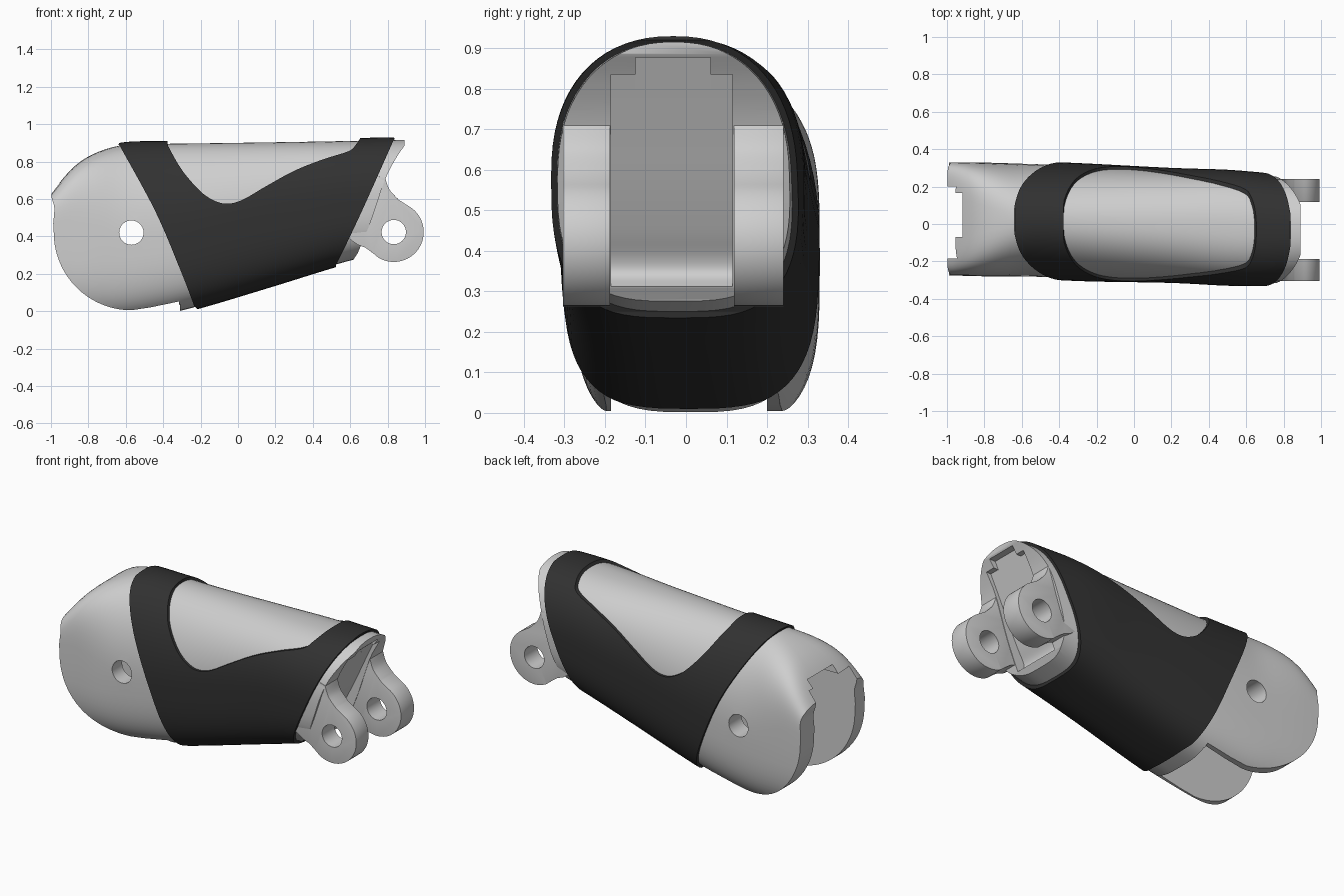
import bpy, bmesh, math

if "Cube" in bpy.data.objects:
    bpy.data.objects.remove(bpy.data.objects["Cube"], do_unlink=True)


def material(name, value):
    m = bpy.data.materials.new(name)
    m.use_nodes = True
    m.diffuse_color = (value, value, value, 1)
    m.node_tree.nodes["Principled BSDF"].inputs["Base Color"].default_value = (value, value, value, 1)
    return m


light_grey = material("light grey shell", 0.62)
charcoal = material("charcoal sleeve", 0.031)


def to_object(name, bm):
    bmesh.ops.recalc_face_normals(bm, faces=bm.faces)
    mesh = bpy.data.meshes.new(name)
    bm.to_mesh(mesh)
    bm.free()
    ob = bpy.data.objects.new(name, mesh)
    bpy.context.collection.objects.link(ob)
    return ob


def curve(pts, steps=6):
    """Smooth open curve through the given points, in any dimension."""
    out = []
    for i in range(len(pts) - 1):
        a, b = pts[max(i - 1, 0)], pts[i]
        c, d = pts[i + 1], pts[min(i + 2, len(pts) - 1)]
        for s in range(steps):
            t = s / steps
            out.append(tuple(0.5 * (2 * q + (r - p) * t + (2 * p - 5 * q + 4 * r - u) * t * t
                                    + (3 * q - p - 3 * r + u) * t ** 3)
                             for p, q, r, u in zip(a, b, c, d)))
    return out + [pts[-1]]


def arc(cx, cz, r, start, end, n=32):
    angles = [math.radians(start + (end - start) * i / n) for i in range(n + 1)]
    return [(cx + r * math.cos(a), cz + r * math.sin(a)) for a in angles]


def extrude(name, pts, y0, y1):
    """Prism from an x-z outline, running from y0 to y1."""
    bm = bmesh.new()
    face = bm.faces.new([bm.verts.new((x, y0, z)) for x, z in pts])
    new = bmesh.ops.extrude_face_region(bm, geom=[face])["geom"]
    bmesh.ops.translate(bm, vec=(0, y1 - y0, 0),
                        verts=[v for v in new if isinstance(v, bmesh.types.BMVert)])
    return to_object(name, bm)


# Stations along the limb: x, top, widest height, bottom, right side, left side, top squareness
STATIONS = [
    (-1.02, 0.60, 0.36, -0.06, -0.275, 0.33, 6),
    (-0.90, 0.75, 0.36, -0.06, -0.277, 0.33, 4.5),
    (-0.78, 0.837, 0.36, -0.06, -0.28, 0.328, 3.2),
    (-0.62, 0.887, 0.37, -0.055, -0.28, 0.323, 2.3),
    (-0.42, 0.894, 0.40, -0.022, -0.285, 0.316, 2.15),
    (-0.20, 0.897, 0.44, 0.03, -0.293, 0.306, 2.15),
    (0.20, 0.903, 0.53, 0.15, -0.30, 0.285, 2.25),
    (0.50, 0.908, 0.58, 0.243, -0.315, 0.275, 2.35),
    (0.75, 0.913, 0.58, 0.31, -0.317, 0.255, 2.35),
    (0.94, 0.916, 0.58, 0.36, -0.305, 0.245, 2.25),
]


def loft(name, grow=0.0, n=72):
    """Rounded tube through the stations, grown outward by a margin."""
    bm = bmesh.new()
    rings = []
    for x, top, mid_z, bottom, right, left, square in curve(STATIONS, 4):
        mid_y, half = (left + right) / 2, (left - right) / 2 + grow
        ring = []
        for i in range(n):
            a = 2 * math.pi * i / n
            c, s = math.cos(a), math.sin(a)
            e = 2 / (square if s > 0 else 3.2)
            height = top - mid_z + grow if s > 0 else mid_z - bottom + grow
            ring.append(bm.verts.new((x, mid_y + half * math.copysign(abs(c) ** e, c),
                                      mid_z + height * math.copysign(abs(s) ** e, s))))
        rings.append(ring)
    for r, q in zip(rings, rings[1:]):
        for i in range(n):
            j = (i + 1) % n
            bm.faces.new((r[i], r[j], q[j], q[i]))
    bm.faces.new(rings[0])
    bm.faces.new(rings[-1])
    return to_object(name, bm)


def activate(ob):
    bpy.ops.object.select_all(action="DESELECT")
    ob.select_set(True)
    bpy.context.view_layer.objects.active = ob


def cut(ob, tool, operation="DIFFERENCE"):
    mod = ob.modifiers.new("cut", "BOOLEAN")
    mod.operation, mod.object, mod.solver = operation, tool, "EXACT"
    activate(ob)
    bpy.ops.object.modifier_apply(modifier=mod.name)
    bpy.data.objects.remove(tool, do_unlink=True)


def finish(ob, mat):
    ob.data.materials.clear()
    ob.data.materials.append(mat)
    for p in ob.data.polygons:
        p.material_index = 0
    activate(ob)
    bpy.ops.object.shade_smooth_by_angle(angle=math.radians(35))


PIVOT = (-0.57, 0.42)
HINGE = (0.833, 0.423)
HOLE = 0.065

# Shell: rounded tube trimmed to the side outline
shell = loft("limb_shell")
outline = ([(-0.998, 1.2), (-0.998, 0.62)]
           + curve([(-0.995, 0.6), (-0.982, 0.55), (-0.988, 0.47)])
           + arc(*PIVOT, 0.415, 180, 270)
           + [(-0.47, 0.02), (-0.315, 0.052), (-0.31, -0.1), (0.5, -0.1), (0.62, 0.28)]
           + curve([(0.64, 0.31), (0.71, 0.48), (0.785, 0.7), (0.84, 0.81), (0.89, 0.885)])
           + [(0.9, 1.2)])
cut(shell, extrude("outline", outline, -1, 1), "INTERSECT")

# Fork slot at the rounded end, with a stepped roof
back_wall = curve([(-0.31, 0.1), (-0.22, 0.28), (-0.2, 0.42), (-0.25, 0.58)])
for roof, y0, y1 in ((0.685, -0.185, 0.2), (0.73, -0.07, 0.165)):
    slot = [(-1.1, -0.2), (-0.31, -0.2)] + back_wall + [(-0.34, roof), (-1.1, roof)]
    cut(shell, extrude("slot", slot, y0, y1))

# Shallow leaning recess between the hinge lugs, stepped near the lip
hollow = curve([(0.825, 0.835), (0.76, 0.7), (0.695, 0.56), (0.64, 0.45),
                (0.602, 0.38), (0.602, 0.34), (0.64, 0.312)])
cut(shell, extrude("recess", [(1.1, 0.835)] + hollow + [(1.1, 0.312)], -0.185, 0.115))
cut(shell, extrude("recess_step", [(1.1, 0.877), (0.845, 0.877), (0.808, 0.8), (1.1, 0.8)], -0.125, 0.06))

# Pivot hole through both fork cheeks
cut(shell, extrude("pivot_hole", arc(*PIVOT, HOLE, 0, 352.5, 47), -1, 1))
finish(shell, light_grey)

# Hinge lugs: rounded arms with softened rims, rooted under the sleeve
arm = ([(0.57, 0.46), (0.59, 0.39), (0.64, 0.355)]
       + curve([(0.68, 0.34), (0.715, 0.315), (0.753, 0.284)])
       + arc(*HINGE, 0.16, -120, 62)
       + curve([(0.86, 0.595), (0.81, 0.65), (0.788, 0.71)])
       + [(0.75, 0.72), (0.65, 0.6)])
for side, y0, y1 in (("right", -0.304, -0.188), ("left", 0.118, 0.241)):
    lug = extrude(side + "_hinge_lug", arm, y0, y1)
    bevel = lug.modifiers.new("soft_rim", "BEVEL")
    bevel.width, bevel.segments = 0.014, 3
    bevel.limit_method, bevel.angle_limit = "ANGLE", math.radians(50)
    activate(lug)
    bpy.ops.object.modifier_apply(modifier=bevel.name)
    cut(lug, extrude("hinge_hole", arc(*HINGE, HOLE, 0, 352.5, 47), -1, 1))
    finish(lug, light_grey)

# Sleeve: thin wrap with a sweeping window over the top
sleeve = loft("sleeve", 0.015)
window = curve([(-0.375, 0.885), (-0.3, 0.755), (-0.2, 0.64), (-0.12, 0.588), (-0.05, 0.575),
                (0.03, 0.598), (0.15, 0.668), (0.3, 0.75), (0.45, 0.81), (0.59, 0.855),
                (0.63, 0.89), (0.66, 0.935)])
wrap = ([(-0.638, 0.89), (-0.61, 1.1), (-0.4, 1.1)] + window
        + [(0.67, 1.1), (0.82, 1.1), (0.836, 0.92)]
        + curve([(0.83, 0.91), (0.75, 0.73), (0.66, 0.53), (0.58, 0.36), (0.525, 0.25)])
        + [(0.5, 0.1), (-0.2, -0.1), (-0.22, 0.015)]
        + curve([(-0.235, 0.03), (-0.3, 0.2), (-0.44, 0.53), (-0.63, 0.88)]))
cut(sleeve, extrude("wrap", wrap, -1, 1), "INTERSECT")
cut(sleeve, loft("inner", -0.004))
finish(sleeve, charcoal)
